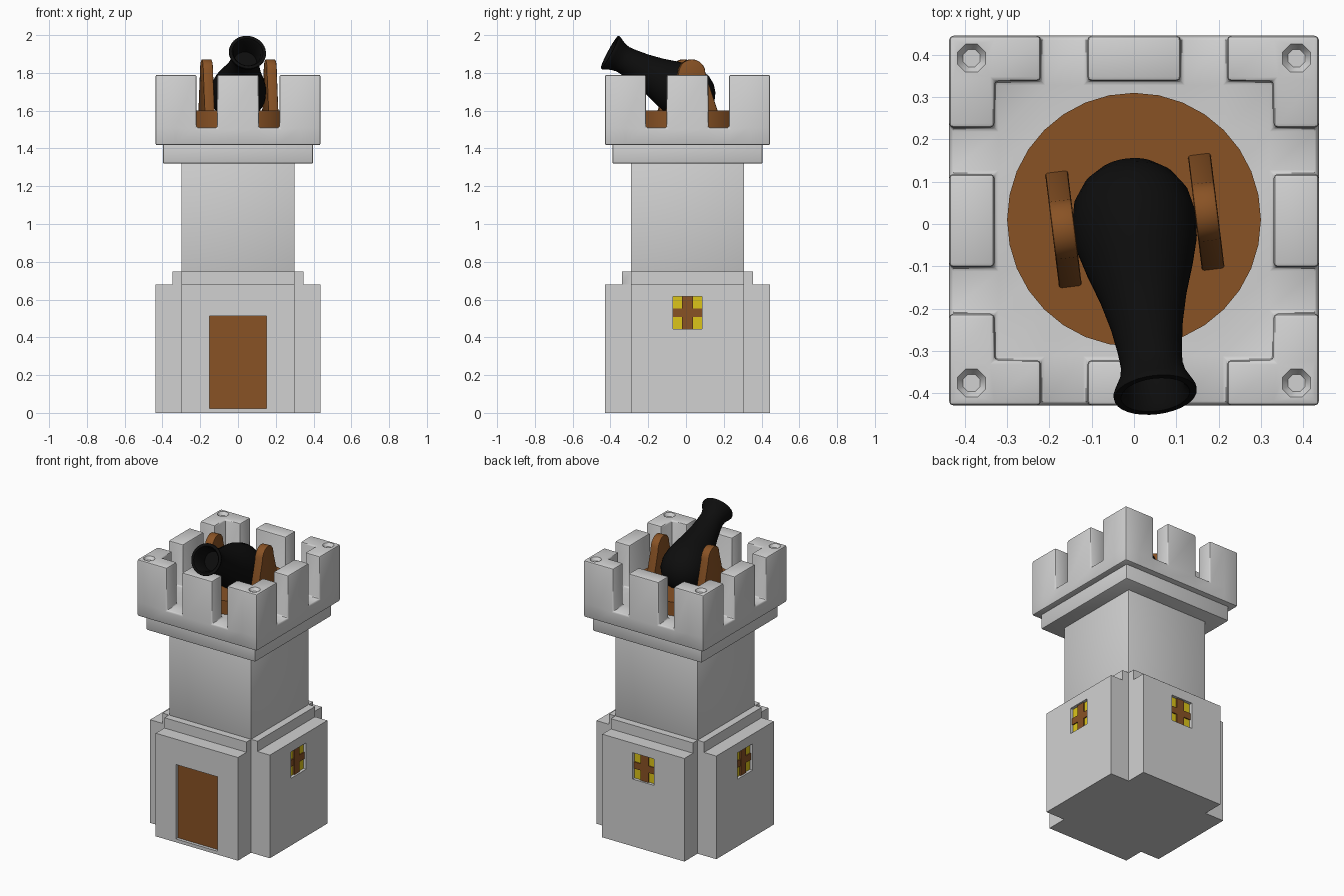
import bpy, bmesh, math
from mathutils import Matrix, Vector

if "Cube" in bpy.data.objects:
    bpy.data.objects.remove(bpy.data.objects["Cube"])

CY = 0.008                      # tower centre in y
TURN = math.radians(7)          # cannon swivel


def material(name, rgb):
    m = bpy.data.materials.new(name)
    m.diffuse_color = (*rgb, 1)
    m.use_nodes = True
    m.node_tree.nodes["Principled BSDF"].inputs["Base Color"].default_value = m.diffuse_color
    return m


STONE = material("stone_grey", (0.64, 0.64, 0.64))
WOOD = material("wood_brown", (0.25, 0.085, 0.018))
GLASS = material("window_yellow", (0.72, 0.56, 0.01))
IRON = material("iron_black", (0.004, 0.004, 0.004))


def finish(name, bm, mat, matrix=None, bevel=0, cutters=()):
    if matrix:
        bm.transform(matrix)
    bmesh.ops.recalc_face_normals(bm, faces=bm.faces[:])
    me = bpy.data.meshes.new(name)
    bm.to_mesh(me)
    bm.free()
    ob = bpy.data.objects.new(name, me)
    bpy.context.collection.objects.link(ob)
    if mat:
        me.materials.append(mat)
    bpy.ops.object.select_all(action='DESELECT')
    ob.select_set(True)
    bpy.context.view_layer.objects.active = ob
    if bevel:
        b = ob.modifiers.new("bevel", 'BEVEL')
        b.width, b.segments, b.limit_method = bevel, 2, 'ANGLE'
        bpy.ops.object.modifier_apply(modifier=b.name)
    for c in cutters:
        m = ob.modifiers.new("cut", 'BOOLEAN')
        m.object, m.operation, m.solver = c, 'DIFFERENCE', 'EXACT'
        bpy.ops.object.modifier_apply(modifier=m.name)
    for c in cutters:
        bpy.data.objects.remove(c)
    bpy.ops.object.shade_smooth_by_angle(angle=math.radians(40))
    return ob


def box(name, mat, lo, hi, matrix=None):
    lo, hi = Vector(lo), Vector(hi)
    bm = bmesh.new()
    bmesh.ops.create_cube(bm, size=1)
    bm.transform(Matrix.Translation((lo + hi) / 2) @ Matrix.Diagonal((*(hi - lo), 1)))
    return finish(name, bm, mat, matrix)


def loft(rings, closed=True):
    """Skin a list of equal-length point rings, capping both ends."""
    bm = bmesh.new()
    vs = [[bm.verts.new(p) for p in r] for r in rings]
    n = len(vs[0])
    for a, b in zip(vs, vs[1:]):
        for i in range(n):
            j = (i + 1) % n
            bm.faces.new((a[i], a[j], b[j], b[i]))
    bm.faces.new(vs[0][::-1])
    bm.faces.new(vs[-1])
    return bm


def square(r, z):
    return [(r, -r, z), (r, r, z), (-r, r, z), (-r, -r, z)]


def plus(r, z, w=0.30):
    pts = []
    for k in range(4):
        rot = Matrix.Rotation(k * math.pi / 2, 3, 'Z')
        pts += [rot @ Vector(p) for p in ((w, -w, z), (r, -w, z), (r, w, z))]
    return pts


def lathe(profile, n=32):
    return loft([[(r * math.cos(2 * math.pi * i / n), r * math.sin(2 * math.pi * i / n), z)
                  for i in range(n)] for z, r in profile])


centre = Matrix.Translation((0, CY, 0))


def side(k):
    """Frame whose -y side is the k-th tower side."""
    return centre @ Matrix.Rotation(k * math.pi / 2, 4, 'Z')


# stepped cross-shaped base with door and window recesses
OUT = 0.437
cuts = [box("door_cutter", None, (-0.152, -0.6, 0.022), (0.152, -OUT + 0.025, 0.513), side(0))]
cuts += [box("window_cutter", None, (-0.078, -0.6, 0.443), (0.078, -OUT + 0.025, 0.617), side(k))
         for k in (1, 2, 3)]
bm = loft([plus(OUT, 0), plus(OUT, 0.68), plus(0.347, 0.68), plus(0.347, 0.748)])
finish("tower_base", bm, STONE, centre, 0.01, cuts)

# shaft and collar under the battlements
finish("tower_shaft", loft([square(0.30, 0.70), square(0.30, 1.36)]), STONE, centre, 0.006)
finish("tower_collar", loft([square(0.398, 1.32), square(0.398, 1.45)]), STONE, centre, 0.008)

# battlements: gridded slab, border cells raised except the gaps
g = [-OUT, -0.33, -0.22, -0.11, 0.11, 0.22, 0.33, OUT]
bm = bmesh.new()
gv = [[bm.verts.new((x, y, 1.51)) for x in g] for y in g]
cells = {(i, j): bm.faces.new((gv[j][i], gv[j][i + 1], gv[j + 1][i + 1], gv[j + 1][i]))
         for i in range(7) for j in range(7)}
raised = [f for (i, j), f in cells.items()
          if (i in (0, 6) or j in (0, 6)) and i not in (2, 4) and j not in (2, 4)]
edges = [e for e in bm.edges if e.is_boundary]
res = bmesh.ops.extrude_edge_only(bm, edges=edges)["geom"]
low = [v for v in res if isinstance(v, bmesh.types.BMVert)]
bmesh.ops.translate(bm, verts=low, vec=(0, 0, 1.417 - 1.51))
bmesh.ops.contextual_create(bm, geom=[e for e in res if isinstance(e, bmesh.types.BMEdge)])
res = bmesh.ops.extrude_face_region(bm, geom=raised)["geom"]
bmesh.ops.translate(bm, verts=[v for v in res if isinstance(v, bmesh.types.BMVert)], vec=(0, 0, 0.28))
bmesh.ops.delete(bm, geom=[f for f in raised if f.is_valid], context='FACES_ONLY')
pits = []
for sx in (-1, 1):
    for sy in (-1, 1):
        c = bmesh.new()
        bmesh.ops.create_cone(c, cap_ends=True, segments=8, radius1=0.022, radius2=0.05, depth=0.04)
        c.transform(Matrix.Translation((sx * 0.384, sy * 0.384 + CY, 1.79)) @
                    Matrix.Rotation(math.pi / 8, 4, 'Z'))
        pits.append(finish("pit_cutter", c, None))
finish("battlements", bm, STONE, centre, 0.01, pits)

# door and windows set into the recesses
box("door", WOOD, (-0.16, -OUT + 0.02, 0.015), (0.16, -OUT + 0.029, 0.52), side(0))
for k in (1, 2, 3):
    m = side(k)
    box("window_glass", GLASS, (-0.085, -OUT + 0.02, 0.435), (0.085, -OUT + 0.029, 0.625), m)
    box("window_upright", WOOD, (-0.028, -OUT + 0.012, 0.443), (0.028, -OUT + 0.022, 0.617), m)
    box("window_crossbar", WOOD, (-0.078, -OUT + 0.013, 0.508), (0.078, -OUT + 0.022, 0.552), m)

# turntable
finish("turntable", lathe([(1.505, 0.30), (1.60, 0.30)]), WOOD, Matrix.Translation((0, 0.01, 0)))

# cannon cheeks
pivot = Matrix.Translation((0.002, 0.008, 0)) @ Matrix.Rotation(TURN, 4, 'Z')
outline = [(-0.14, 1.59), (0.14, 1.59)] + [
    (0.072 * math.cos(t), 1.80 + 0.072 * math.sin(t))
    for t in (math.pi * i / 10 for i in range(11))]
for s in (-1, 1):
    bm = loft([[(s * 0.17 + d, y, z) for y, z in outline] for d in (-0.027, 0.027)])
    finish("cannon_cheek", bm, WOOD, pivot, 0.006)

# cannon barrel, breech to muzzle and into the bore
profile = [(-0.148, 0.004), (-0.142, 0.04), (-0.126, 0.078), (-0.098, 0.111), (-0.055, 0.137),
           (0, 0.148), (0.06, 0.143), (0.12, 0.128), (0.2, 0.104), (0.28, 0.086), (0.35, 0.076),
           (0.39, 0.073), (0.42, 0.079), (0.45, 0.094), (0.462, 0.099), (0.47, 0.098),
           (0.47, 0.082), (0.455, 0.072), (0.36, 0.06)]
aim = Matrix.Translation((0, 0.008, 1.689)) @ Matrix.Rotation(TURN, 4, 'Z') @ \
    Matrix.Rotation(math.radians(62), 4, 'X')
finish("cannon_barrel", lathe(profile), IRON, aim)
